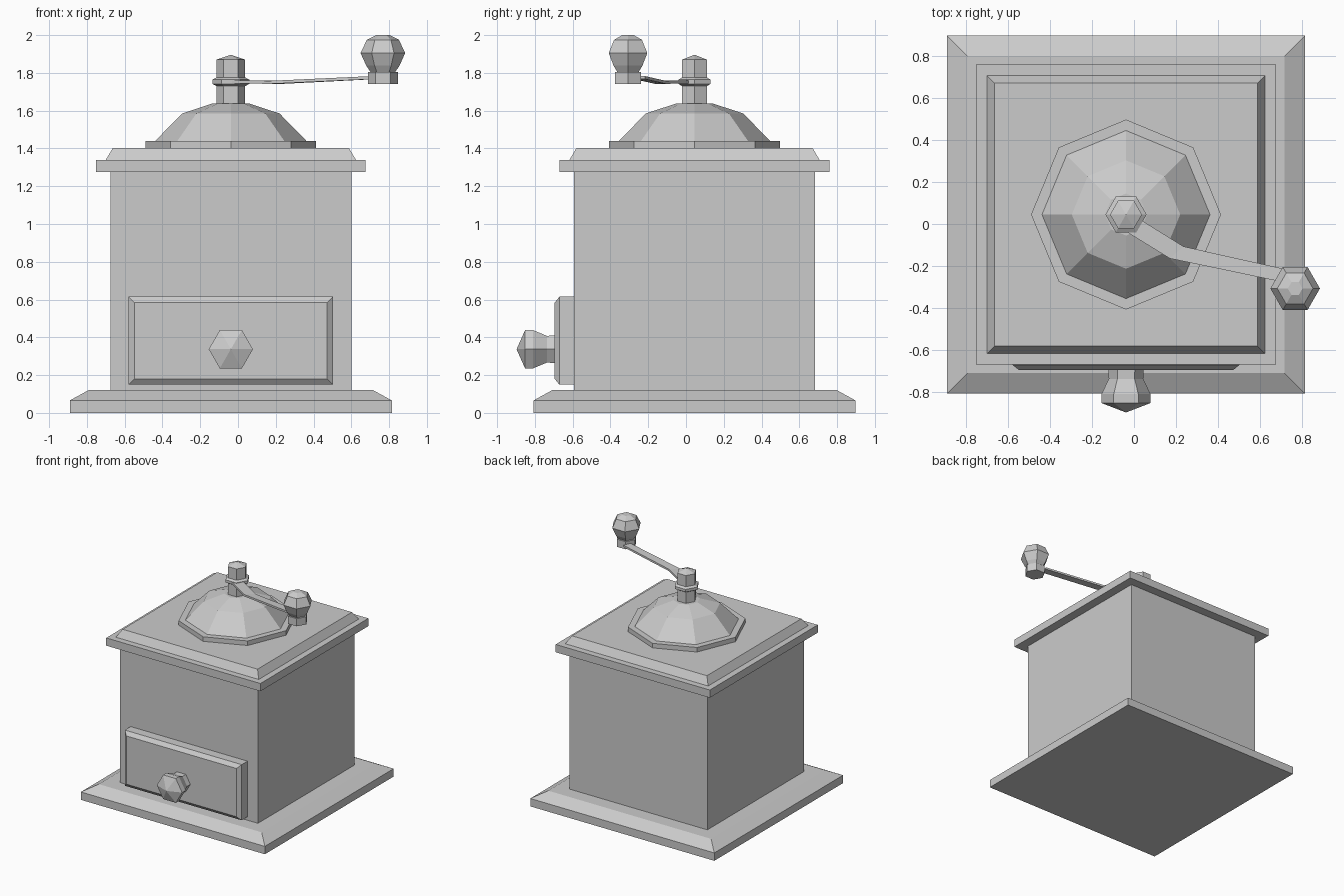
import bpy
import bmesh
from math import cos, sin, pi, sqrt
from mathutils import Matrix, Vector

cube = bpy.data.objects.get("Cube")
if cube:
    bpy.data.objects.remove(cube, do_unlink=True)

grey = bpy.data.materials.new("plain_grey")
grey.use_nodes = True
colour = (0.6, 0.6, 0.6, 1)
grey.diffuse_color = colour
grey.node_tree.nodes["Principled BSDF"].inputs["Base Color"].default_value = colour

CX, CY = -0.038, 0.045                      # axis of the mill
FORWARD = Matrix.Rotation(pi / 2, 4, "X")   # turns a stack to face the front


def finish(bm, name):
    bmesh.ops.recalc_face_normals(bm, faces=bm.faces)
    mesh = bpy.data.meshes.new(name)
    bm.to_mesh(mesh)
    bm.free()
    mesh.materials.append(grey)
    obj = bpy.data.objects.new(name, mesh)
    bpy.context.collection.objects.link(obj)
    return obj


def stack(name, rings, origin, sides, turn=Matrix(), phase=0):
    """Closed loft through rings of (x radius, y radius, height)."""
    bm = bmesh.new()
    place = Matrix.Translation(origin) @ turn
    loops = []
    for rx, ry, h in rings:
        angles = [phase + 2 * pi * i / sides for i in range(sides)]
        loops.append([bm.verts.new(place @ Vector((rx * cos(a), ry * sin(a), h)))
                      for a in angles])
    for low, high in zip(loops, loops[1:]):
        for i in range(sides):
            j = (i + 1) % sides
            bm.faces.new((low[i], low[j], high[j], high[i]))
    bm.faces.new(loops[0][::-1])
    bm.faces.new(loops[-1])
    bmesh.ops.remove_doubles(bm, verts=bm.verts, dist=0.0005)
    return finish(bm, name)


def lathe(name, profile, origin, sides, turn=Matrix()):
    return stack(name, [(r, r, h) for r, h in profile], origin, sides, turn)


def slab(name, rings, origin, turn=Matrix()):
    """Rectangular stack given by half widths and heights."""
    k = sqrt(2)
    return stack(name, [(x * k, y * k, h) for x, y, h in rings],
                 origin, 4, turn, pi / 4)


# Wooden case
axis = (CX, CY, 0)
for name, profile in {
    "base": [(0.852, 0), (0.852, 0.066), (0.754, 0.12)],
    "body": [(0.638, 0.11), (0.638, 1.28)],
    "top_plate": [(0.714, 1.275), (0.714, 1.34), (0.662, 1.34), (0.625, 1.402)],
}.items():
    slab(name, [(r, r, h) for r, h in profile], axis)

# Drawer front with chamfered edge, and its knob
slab("drawer", [(0.541, 0.233, 0.57), (0.541, 0.233, 0.67), (0.51, 0.202, 0.695)],
     (CX, 0, 0.382), FORWARD)
lathe("drawer_knob", [(0.084, 0.68), (0.082, 0.737), (0.117, 0.81),
                      (0.117, 0.852), (0, 0.897)], (CX, 0, 0.337), 6, FORWARD)

# Domed metal cover with flange
lathe("dome", [(0.452, 1.395), (0.452, 1.44), (0.4, 1.44), (0.258, 1.585),
               (0.1, 1.637)], axis, 8)

# Crank spindle with collar and pointed cap
lathe("spindle", [(0.076, 1.6), (0.076, 1.73), (0.098, 1.742), (0.098, 1.764),
                  (0.076, 1.776), (0.076, 1.87), (0, 1.896)], axis, 6)

# Bent crank arm: a ribbon given thickness
bm = bmesh.new()
edges = [((0, 0.04), (-0.08, -0.01), 1.745),
         ((0.236, -0.107), (0.17, -0.164), 1.742),
         ((0.73, -0.217), (0.71, -0.277), 1.767)]
rows = [[bm.verts.new((*p, z)) for p in (a, b)] for a, b, z in edges]
for (a, b), (c, d) in zip(rows, rows[1:]):
    bm.faces.new((a, b, d, c))
ribbon = bm.faces[:]
raised = bmesh.ops.extrude_face_region(bm, geom=ribbon)["geom"]
bmesh.ops.translate(bm, vec=(0, 0, 0.016),
                    verts=[v for v in raised if isinstance(v, bmesh.types.BMVert)])
# close the underside if the extrusion moved the ribbon away
open_edges = [e for e in bm.edges if e.is_boundary]
if open_edges:
    bmesh.ops.holes_fill(bm, edges=open_edges)
finish(bm, "crank_arm")

# Crank handle
handle = (0.767, -0.307, 0)
lathe("handle_socket", [(0.08, 1.742), (0.08, 1.806)], handle, 6)
lathe("handle_knob", [(0.062, 1.8), (0.088, 1.838), (0.118, 1.905),
                      (0.085, 1.975), (0.035, 2.0)], handle, 6)
